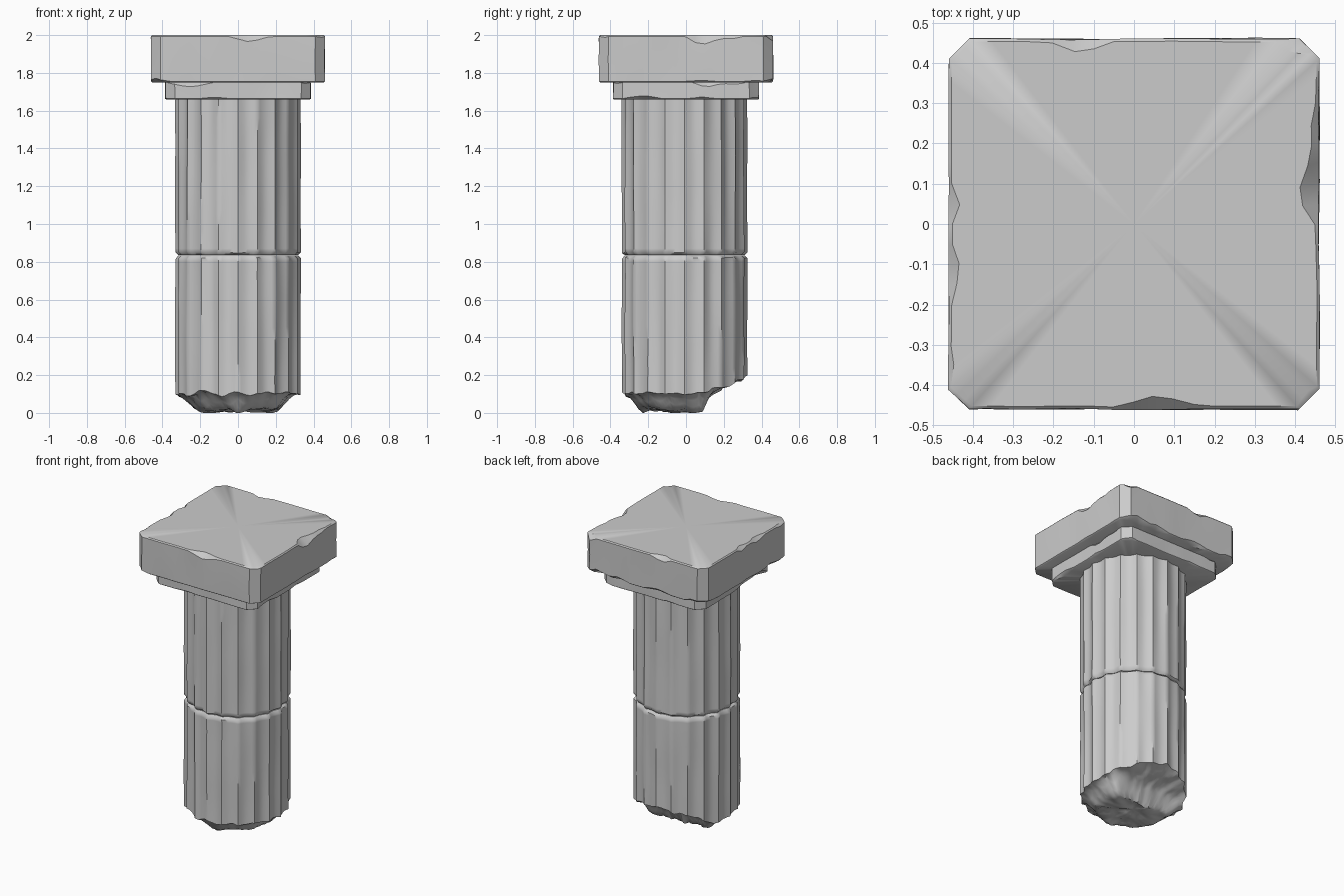
import bpy, bmesh, math
from mathutils import Vector, noise

if "Cube" in bpy.data.objects:
    bpy.data.objects.remove(bpy.data.objects["Cube"])


def n(x, y, z, f=1.0):
    return noise.noise(Vector((x * f + 3.1, y * f + 7.7, z * f + 1.3)))


def smooth(a, b, v):
    t = min(max((v - a) / (b - a), 0), 1)
    return t * t * (3 - 2 * t)


def loft(name, rings, start, end, angle):
    """Skin closed rings of points, closing both ends to a centre point."""
    bm = bmesh.new()
    loops = [[bm.verts.new(p) for p in ring] for ring in rings]
    m = len(loops[0])
    for a, b in zip(loops, loops[1:]):
        for i in range(m):
            j = (i + 1) % m
            bm.faces.new((a[i], a[j], b[j], b[i]))
    for loop, tip in ((loops[0], start), (loops[-1], end)):
        v = bm.verts.new(tip)
        for i in range(m):
            bm.faces.new((loop[i], loop[(i + 1) % m], v))
    bmesh.ops.recalc_face_normals(bm, faces=bm.faces)
    me = bpy.data.meshes.new(name)
    bm.to_mesh(me)
    bm.free()
    ob = bpy.data.objects.new(name, me)
    bpy.context.collection.objects.link(ob)
    bpy.ops.object.select_all(action='DESELECT')
    bpy.context.view_layer.objects.active = ob
    ob.select_set(True)
    bpy.ops.object.shade_smooth_by_angle(angle=math.radians(angle))
    return ob


# Square slabs with cut corners and chipped edges
def slab(name, half, cut, z0, z1, chip, cy=0.0, steps=16):
    a = half - cut
    corners = [(a, -half), (half, -a), (half, a), (a, half),
               (-a, half), (-half, a), (-half, -a), (-a, -half)]
    outline = []
    for i, (x, y) in enumerate(corners):
        x2, y2 = corners[(i + 1) % 8]
        k = 3 if i % 2 == 0 else steps
        outline += [(x + (x2 - x) * j / k, y + (y2 - y) * j / k) for j in range(k)]

    def ring(z, inset, drop, seed):
        pts = []
        for x, y in outline:
            c = chip * (0.2 + 2.2 * max(0, n(x, y, seed, 7) - 0.05))
            s = 1 - inset * c / half
            w = 0.004 * n(x, y, z, 6)
            pts.append((x * s + w, y * s + w + cy, z + drop * c))
        return pts

    h = z1 - z0
    rings = [ring(z0, 1, 0, 5), ring(z0, 0, 0.8, 5), ring(z0 + h * 0.5, 0, 0, 5),
             ring(z1, 0, -1, 9), ring(z1, 1, 0, 9)]
    return loft(name, rings, (0, cy, z0), (0, cy, z1), 40)


slab("capital_top_slab", 0.46, 0.05, 1.75, 2.0, 0.035)
slab("capital_lower_slab", 0.385, 0.05, 1.66, 1.76, 0.025)

# Fluted drums: 20 hollow flutes meeting in sharp ridges
FLUTES, SEG, R, CY = 20, 120, 0.332, -0.008


def flute_point(i, z, scale=1.0):
    t = 2 * math.pi * i / SEG
    c, s = math.cos(t), math.sin(t)
    depth = 0.015 + 0.008 * n(c * 2, s * 2, z * 1.2)
    r = (R - depth * abs(math.sin(t * FLUTES / 2)) + 0.004 * n(c, s, z, 3)) * scale
    return r * c, r * s + CY


def side_ring(z, scale=1.0, wave=0.0):
    ring = []
    for i in range(SEG):
        x, y = flute_point(i, z, scale)
        ring.append((x, y, z + wave * n(x, y, z, 9)))
    return ring


upper = [side_ring(0.836, 0.955), side_ring(0.852, 1, 0.012)]
upper += [side_ring(0.87 + 0.79 * k / 8) for k in range(9)]
loft("upper_drum", upper, (0, CY, 0.836), (0, CY, 1.66), 45)


# Broken underside: a low lump at the front, stepping up to the back
def broken(x, y):
    r = math.hypot(x, y - CY)
    rim = 0.015 + 0.085 * smooth(0.21, 0.32, r)
    back = 0.11 * smooth(0.07, 0.14, y) + 0.42 * max(0, y - 0.13)
    rough = 0.022 * n(x, y, 0, 9) + 0.012 * n(x, y, 2, 22)
    return max(0.0, max(rim, back) + rough)


lower = [side_ring(0.834, 0.955), side_ring(0.818, 1, 0.012)]
base = [flute_point(i, 0.1) for i in range(SEG)]
for k in range(9):
    f = k / 8
    lower.append([(*flute_point(i, 0.8 - 0.7 * f), 0.8 + (broken(*base[i]) - 0.8) * f)
                  for i in range(SEG)])
for k in range(1, 12):
    s = 1 - k / 12
    ring = []
    for x, y in base:
        px, py = x * s, (y - CY) * s + CY
        ring.append((px, py, broken(px, py)))
    lower.append(ring)
loft("lower_drum", lower, (0, CY, 0.834), (0, CY, broken(0, CY)), 45)
